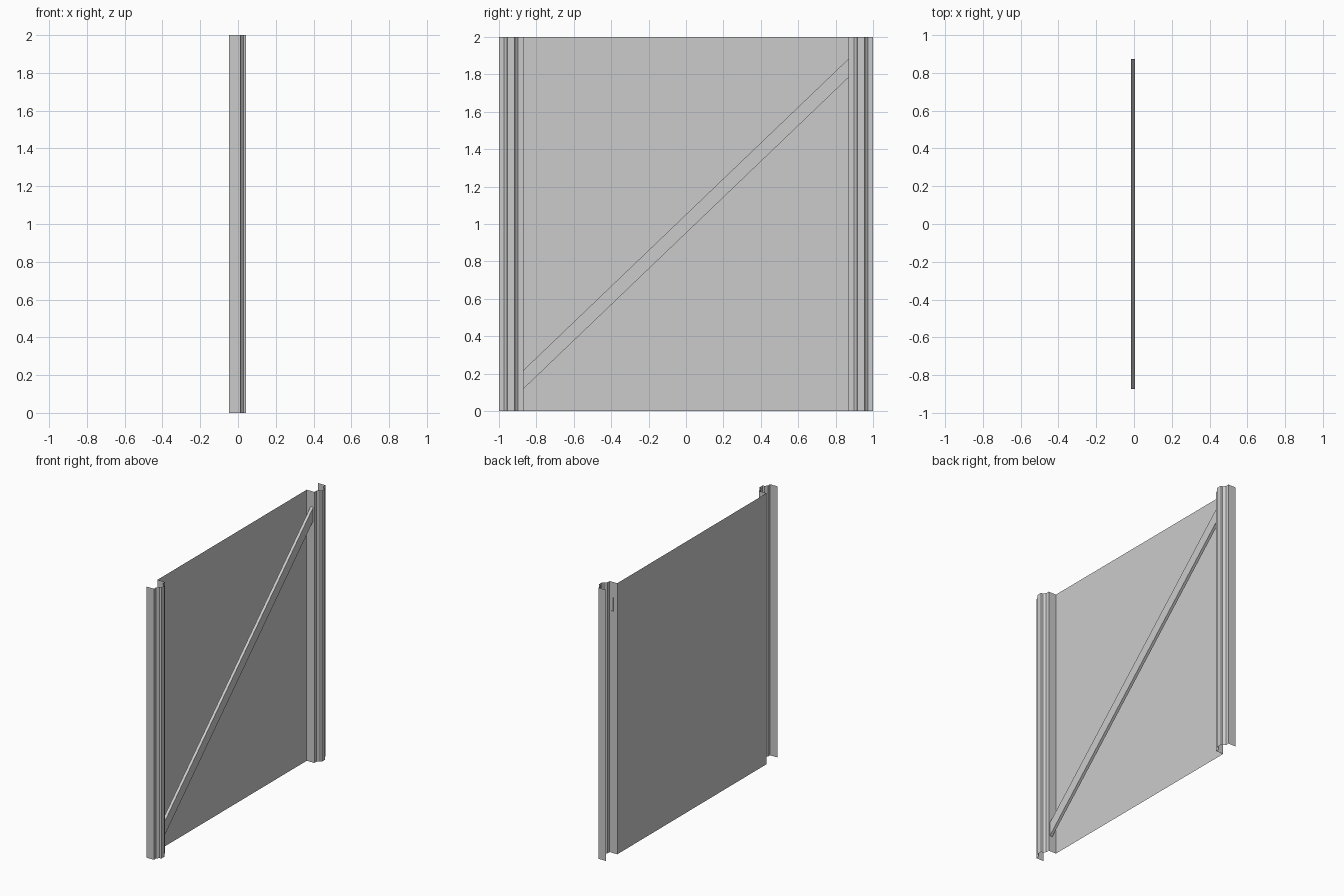
import bpy
import bmesh

cube = bpy.data.objects.get("Cube")
if cube:
    bpy.data.objects.remove(cube, do_unlink=True)

HEIGHT = 2.0
BACK = -0.048     # plane of the sheet
INNER = 0.87      # half width of the sheet
FLANGE = 0.014    # plane of the post flanges
SHOULDER = 0.029  # where the ridge sides become upright
RIDGE = 0.043     # front of the post ridge

steel = bpy.data.materials.new("light_grey_steel")
steel.use_nodes = True
grey = (0.6, 0.6, 0.6, 1.0)
steel.diffuse_color = grey
steel.node_tree.nodes["Principled BSDF"].inputs["Base Color"].default_value = grey


def make_object(name, bm):
    mesh = bpy.data.meshes.new(name)
    bm.to_mesh(mesh)
    bm.free()
    mesh.materials.append(steel)
    obj = bpy.data.objects.new(name, mesh)
    bpy.context.collection.objects.link(obj)
    return obj


def extrude_path(name, points, offset, flip=False):
    """Sweep an open path of points along an offset into a thin sheet."""
    bm = bmesh.new()
    start = [bm.verts.new(p) for p in points]
    edges = [bm.edges.new(pair) for pair in zip(start, start[1:])]
    swept = bmesh.ops.extrude_edge_only(bm, edges=edges)["geom"]
    moved = [g for g in swept if isinstance(g, bmesh.types.BMVert)]
    bmesh.ops.translate(bm, verts=moved, vec=offset)
    bmesh.ops.recalc_face_normals(bm, faces=bm.faces)
    # Make the outward side of the sheet face forward
    if sum(f.normal.x * f.calc_area() for f in bm.faces) < 0:
        bmesh.ops.reverse_faces(bm, faces=bm.faces)
    return make_object(name, bm)


# Flat sheet
extrude_path("sheet", [(BACK, -INNER, 0), (BACK, INNER, 0)], (0, 0, HEIGHT))

# Folded edge posts: web, flange, raised ridge, flange, lip
profile = [
    (BACK, INNER), (FLANGE, INNER), (FLANGE, 0.897),
    (SHOULDER, 0.914), (RIDGE, 0.917), (RIDGE, 0.954),
    (SHOULDER, 0.957), (FLANGE, 0.974), (FLANGE, 1.0), (BACK, 1.0),
]
for name, side in (("front_post", -1), ("back_post", 1)):
    extrude_path(name, [(x, side * y, 0) for x, y in profile], (0, 0, HEIGHT))

# Diagonal flat brace, its ends cut upright and seated through the webs
END = INNER + 0.003
bm = bmesh.new()
corners = [(-END, 0.115), (END, 1.787), (END, 1.887), (-END, 0.215)]
face = bm.faces.new([bm.verts.new((-0.016, y, z)) for y, z in corners])
geom = bmesh.ops.extrude_face_region(bm, geom=[face])["geom"]
bmesh.ops.translate(bm, vec=(0.021, 0, 0),
                    verts=[g for g in geom if isinstance(g, bmesh.types.BMVert)])
if face.is_valid and len(bm.faces) < 6:
    bm.faces.new(face.verts)
bmesh.ops.recalc_face_normals(bm, faces=bm.faces)
make_object("diagonal_brace", bm)
